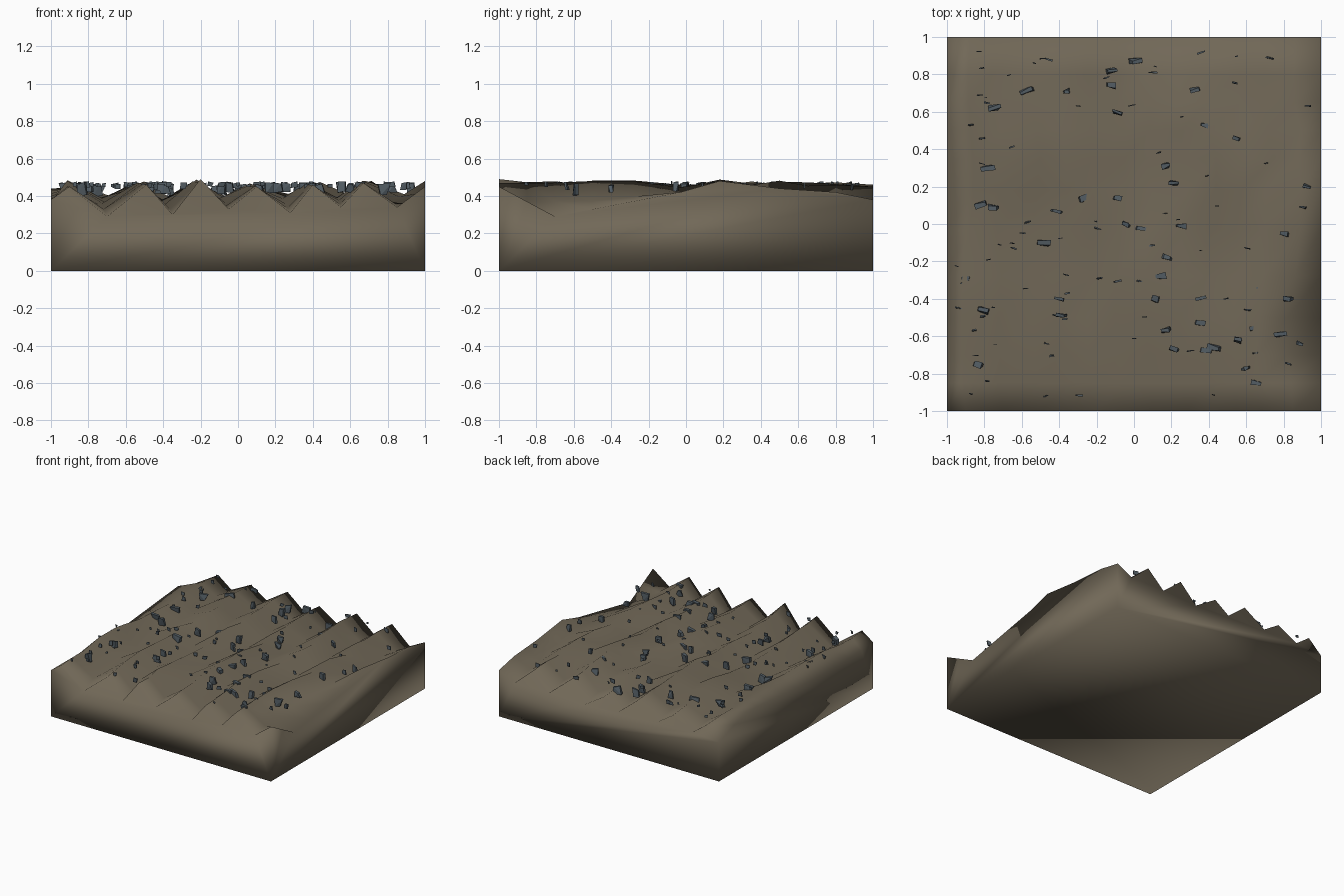
import bpy, bmesh, math, random
from mathutils import Vector, Matrix

if "Cube" in bpy.data.objects:
    bpy.data.objects.remove(bpy.data.objects["Cube"])

random.seed(7)


def material(name, rgb):
    m = bpy.data.materials.new(name)
    m.diffuse_color = (*rgb, 1)
    m.use_nodes = True
    m.node_tree.nodes["Principled BSDF"].inputs["Base Color"].default_value = m.diffuse_color
    return m


def add_object(name, bm, mat, smooth):
    me = bpy.data.meshes.new(name)
    bmesh.ops.recalc_face_normals(bm, faces=bm.faces)
    for f in bm.faces:
        f.smooth = smooth
    bm.to_mesh(me)
    bm.free()
    me.materials.append(mat)
    ob = bpy.data.objects.new(name, me)
    bpy.context.collection.objects.link(ob)
    return ob


def lerp(points, t):
    for (a, u), (b, v) in zip(points, points[1:]):
        if t <= b:
            return u + (v - u) * (t - a) / (b - a)
    return points[-1][1]


# Furrowed ground: alternating crest and valley columns, front row to back row
front = [(-1, .38), (-.9, .45), (-.7, .29), (-.49, .46), (-.35, .30), (-.2, .49), (-.05, .33),
         (.1, .45), (.28, .31), (.4, .46), (.55, .34), (.67, .47), (.85, .34), (1, .44)]
back = [(-1, .32), (-.88, .43), (-.76, .34), (-.58, .43), (-.44, .34), (-.25, .46), (-.09, .33),
        (.04, .42), (.23, .30), (.38, .45), (.55, .31), (.7, .45), (.86, .31), (1, .38)]
left = [(-1, .38), (-.5, .36), (-.13, .37), (.31, .41), (.65, .44), (1, .32)]
right = [(-1, .45), (-.7, .29), (-.03, .42), (.18, .48), (.5, .44), (.8, .42), (1, .38)]
rows = [-1, -.85, -.7, -.5, -.28, -.03, .18, .35, .5, .65, .8, 1]
last = len(front) - 1

bm = bmesh.new()
grid = []
for y in rows:
    t = (y + 1) / 2
    mid = 1 - abs(y) ** 2.5
    row = []
    for i, ((xf, zf), (xb, zb)) in enumerate(zip(front, back)):
        x = xf + (xb - xf) * t
        z = zf + (zb - zf) * t
        if i == 0:
            z = lerp(left, y)
        elif i == last:
            z = lerp(right, y)
        else:
            x += mid * (.035 * math.sin(3.2 * y + .6) + random.uniform(-.025, .025))
            flat = .465 if i % 2 else .385
            z += (flat - z) * mid + mid * random.uniform(-.025, .025)
        row.append(bm.verts.new((x, y, z)))
    grid.append(row)
for a, b in zip(grid, grid[1:]):
    for i in range(last):
        bm.faces.new((a[i], a[i + 1], b[i + 1], b[i]))

# Side walls and base
c = [bm.verts.new((x, y, 0)) for x, y in ((-1, -1), (1, -1), (1, 1), (-1, 1))]
bm.faces.new([c[0], c[1]] + grid[0][::-1])
bm.faces.new([c[1], c[2]] + [r[last] for r in grid[::-1]])
bm.faces.new([c[2], c[3]] + grid[-1])
bm.faces.new([c[3], c[0]] + [r[0] for r in grid])
bm.faces.new(c[::-1])
add_object("furrowed_ground", bm, material("soil", (.165, .138, .096)), True)

# Upright stone chips set at one level in the soil
big = [(.01, .87), (-.12, .82), (-.12, .74), (-.09, .6), (-.57, .71), (-.36, .71), (-.75, .62),
       (.33, .72), (.38, .53), (.55, .46), (.17, .31), (-.26, .14), (-.09, .14), (-.41, .07),
       (-.76, .09), (-.82, .1), (-.05, 0), (.03, -.02), (.17, -.18), (.15, -.28), (-.9, -.29),
       (.8, -.05), (.92, .2), (.68, -.34), (.82, -.4), (.36, -.4), (.11, -.4), (-.4, -.4),
       (-.39, -.49), (-.81, -.46), (.64, -.56), (.55, -.62), (.78, -.59), (.89, -.64), (.36, -.53),
       (.16, -.57), (.22, -.67), (.38, -.67), (.43, -.66), (-.84, -.75), (.6, -.77), (.66, -.85),
       (-.78, .3), (.21, .22), (-.48, -.1), (.26, -.01)]
small = [(random.uniform(-.95, .95), random.uniform(-.95, .95)) for _ in range(75)]


def stone(bm, x, y, w, d, h):
    z = .48 - h / 2 - random.uniform(0, .015)
    turn = Matrix.Rotation(random.uniform(-.35, .35), 3, 'Z')
    vs = []
    for sx in (-1, 1):
        for sz in (-1, 1):
            # front and back of each corner; some corners are chipped to an edge
            kx, kz = random.uniform(.35, 1), random.uniform(.5, 1)
            for sy in (-1, 1):
                ky = random.uniform(.1, 1)
                p = Vector((sx * w * kx, sy * d * ky, sz * h * kz)) / 2
                vs.append(bm.verts.new(Vector((x, y, z)) + turn @ p))
    out = bmesh.ops.convex_hull(bm, input=vs)
    loose = [v for v in vs if v.is_valid and not v.link_faces]
    bmesh.ops.delete(bm, geom=loose, context='VERTS')


bm = bmesh.new()
for x, y in big:
    s = random.uniform(.8, 1.15)
    stone(bm, x, y, .075 * s, .038 * s, .07 * s)
for x, y in small:
    s = random.uniform(.3, .7)
    stone(bm, x, y, .075 * s, .02 * s, .06 * s)
add_object("stone_chips", bm, material("slate", (.085, .108, .125)), False)
